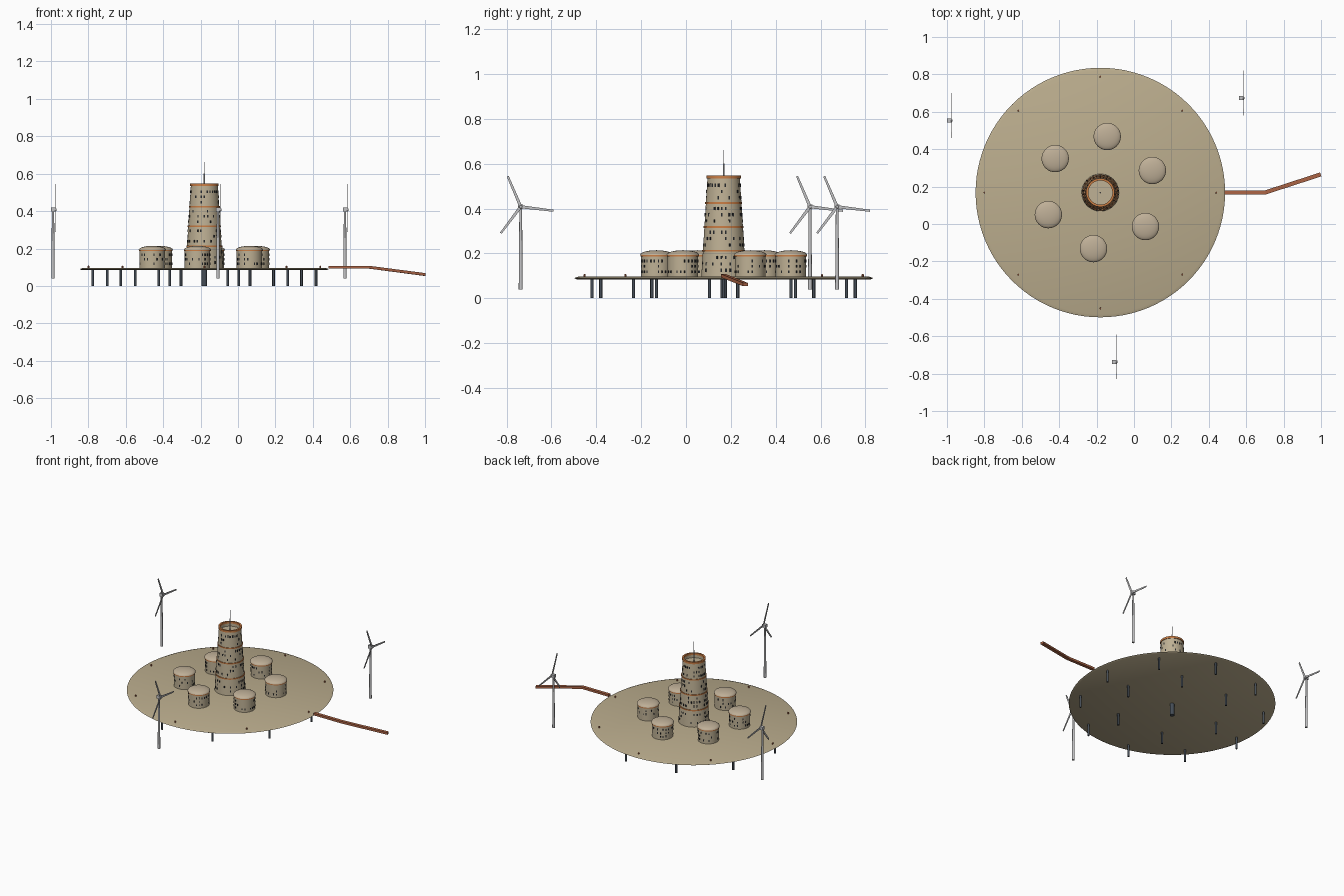
import bpy, bmesh, math, random
from mathutils import Vector, Matrix

if "Cube" in bpy.data.objects:
    bpy.data.objects.remove(bpy.data.objects["Cube"])

random.seed(4)
CX, CY = -0.18, 0.168
DECK = 0.096


def mat(name, c):
    m = bpy.data.materials.new(name)
    m.diffuse_color = (*c, 1)
    m.use_nodes = True
    m.node_tree.nodes["Principled BSDF"].inputs["Base Color"].default_value = m.diffuse_color
    return m


SAND = mat("sand deck", (0.50, 0.42, 0.27))
WALL = mat("sand wall", (0.52, 0.44, 0.30))
DOME = mat("pale dome", (0.52, 0.43, 0.31))
RUST = mat("orange trim", (0.60, 0.21, 0.06))
BROWN = mat("rust walkway", (0.42, 0.13, 0.06))
STEEL = mat("dark steel", (0.06, 0.075, 0.095))
GREY = mat("light grey", (0.55, 0.55, 0.56))
GLASS = mat("dark window", (0.02, 0.022, 0.025))


def finish(name, bm, m, smooth=True):
    bmesh.ops.recalc_face_normals(bm, faces=bm.faces)
    me = bpy.data.meshes.new(name)
    bm.to_mesh(me)
    bm.free()
    me.materials.append(m)
    ob = bpy.data.objects.new(name, me)
    bpy.context.collection.objects.link(ob)
    if smooth:
        bpy.ops.object.select_all(action='DESELECT')
        ob.select_set(True)
        bpy.context.view_layer.objects.active = ob
        bpy.ops.object.shade_smooth_by_angle(angle=math.radians(35))
    return ob


def lathe(name, profile, x, y, m, n=48, closed=False):
    """Revolve (radius, z) points around a vertical axis."""
    bm = bmesh.new()
    rings = []
    for r, z in profile:
        if r == 0:
            rings.append([bm.verts.new((x, y, z))] * n)
        else:
            rings.append([bm.verts.new((x + r * math.cos(2 * math.pi * i / n),
                                        y + r * math.sin(2 * math.pi * i / n), z)) for i in range(n)])
    pairs = list(zip(rings, rings[1:])) + ([(rings[-1], rings[0])] if closed else [])
    for a, b in pairs:
        for i in range(n):
            j = (i + 1) % n
            bm.faces.new(list(dict.fromkeys((a[i], a[j], b[j], b[i]))))
    return finish(name, bm, m)


def add_box(bm, size, matrix):
    bmesh.ops.create_cube(bm, size=1, matrix=matrix @ Matrix.Diagonal((*size, 1)))


def band(name, r, z, h, x, y, depth=0.012):
    lathe(name, [(r - depth, z), (r, z), (r, z + h), (r - depth, z + h)], x, y, RUST, closed=True)


def windows(name, x, y, radius_at, rows, cols, chance, size):
    """Thin dark plates scattered on a round wall."""
    bm = bmesh.new()
    for z in rows:
        for i in range(cols):
            if random.random() > chance:
                continue
            a = 2 * math.pi * (i + 0.5) / cols
            r = radius_at(z)
            add_box(bm, (0.004, *size),
                    Matrix.Translation((x + r * math.cos(a), y + r * math.sin(a), z)) @ Matrix.Rotation(a, 4, 'Z'))
    finish(name, bm, GLASS, False)


# Round deck with a bevelled rim
lathe("deck", [(0, 0.084), (0.655, 0.084), (0.667, 0.090), (0.65, DECK), (0, DECK)], CX, CY, SAND, 96)

# Support legs: outer ring, inner ring, centre column
legs = [(0.6, 6 + 36 * k) for k in range(10)] + [(0.37, 60 * k) for k in range(6)]
for r, deg in legs:
    a = math.radians(deg)
    lathe("support_leg", [(0, 0), (0.007, 0), (0.007, 0.086), (0, 0.086)],
          CX + r * math.cos(a), CY + r * math.sin(a), STEEL, 12)
lathe("centre_column", [(0, 0), (0.015, 0), (0.015, 0.086), (0, 0.086)], CX, CY, STEEL, 16)

# Small lamps around the deck edge
for k in range(8):
    a = math.pi / 4 * k
    lathe("edge_lamp", [(0.005, DECK - 0.002), (0.005, 0.106), (0, 0.109)],
          CX + 0.62 * math.cos(a), CY + 0.62 * math.sin(a), BROWN, 10)


# Central tower, recessed roof, bands and mast
def tower_r(z):
    return 0.1 - 0.028 * (z - DECK) / (0.54 - DECK)


lathe("tower", [(0.1, DECK - 0.003), (tower_r(0.54), 0.54), (0.065, 0.54), (0.065, 0.515), (0, 0.515)],
      CX, CY, WALL, 48)
for z in (0.208, 0.314, 0.42):
    band("tower_band", tower_r(z) + 0.003, z, 0.008, CX, CY)
band("tower_rim", 0.0765, 0.534, 0.014, CX, CY)
tower_rows = [b + d for b in (0.115, 0.228, 0.334, 0.438) for d in (0.01, 0.038, 0.066)]
windows("tower_windows", CX, CY, tower_r, tower_rows, 30, 0.36, (0.007, 0.014))
lathe("mast", [(0, 0.515), (0.004, 0.515), (0.0035, 0.60), (0.0018, 0.60), (0.0012, 0.662), (0, 0.662)],
      CX, CY, GREY, 12)

# Six domed houses around the tower
for k in range(6):
    a = math.radians(23 + 60 * k)
    x, y = CX + 0.302 * math.cos(a), CY + 0.302 * math.sin(a)
    lathe("house_wall", [(0.068, DECK - 0.003), (0.068, 0.192)], x, y, WALL, 40)
    band("house_band", 0.0715, 0.186, 0.007, x, y)
    cap = [(0.073 * math.cos(t * math.pi / 16), 0.193 + 0.021 * math.sin(t * math.pi / 16)) for t in range(8)]
    lathe("house_dome", [(0, 0.192)] + cap + [(0, 0.214)], x, y, DOME, 40)
    windows("house_windows", x, y, lambda z: 0.068, (0.118, 0.142, 0.166), 24, 0.42, (0.006, 0.012))

# Wind turbines, rotors facing +x
for x, y in ((-0.989, 0.553), (0.572, 0.674), (-0.107, -0.737)):
    lathe("turbine_pole", [(0, 0.04), (0.009, 0.04), (0.006, 0.405), (0, 0.405)], x, y, GREY, 16)
    bm = bmesh.new()
    add_box(bm, (0.026, 0.022, 0.022), Matrix.Translation((x + 0.002, y, 0.408)))
    finish("turbine_nacelle", bm, GREY, False)
    bm = bmesh.new()
    hub = Matrix.Translation((x + 0.012, y, 0.408))
    bmesh.ops.create_cone(bm, cap_ends=True, segments=16, radius1=0.011, radius2=0.006, depth=0.012,
                          matrix=hub @ Matrix.Rotation(math.pi / 2, 4, 'Y'))
    for deg in (113, -7, 233):
        rot = hub @ Matrix.Rotation(math.radians(deg), 4, 'X')
        pts = [(s * 0.0018, L, e * w) for L, w in ((0, 0.007), (0.148, 0.0045))
               for s, e in ((-1, -1), (1, -1), (1, 1), (-1, 1))]
        v = [bm.verts.new(rot @ Vector(p)) for p in pts]
        for i in range(4):
            j = (i + 1) % 4
            bm.faces.new((v[i], v[j], v[j + 4], v[i + 4]))
        bm.faces.new(v[:4])
        bm.faces.new(v[4:])
    finish("turbine_rotor", bm, GREY, False)

# Bent walkway leading away from the deck
bm = bmesh.new()
path = [((0.485, 0.168, 0.1), 0), ((0.70, 0.168, 0.1), 0.157), ((0.998, 0.265, 0.061), 0.314)]
rings = []
for p, a in path:
    side = Vector((-math.sin(a), math.cos(a), 0)) * 0.011
    up = Vector((0, 0, 0.0075))
    rings.append([bm.verts.new(Vector(p) + s * side + t * up) for s, t in ((-1, -1), (1, -1), (1, 1), (-1, 1))])
for a, b in zip(rings, rings[1:]):
    for i in range(4):
        j = (i + 1) % 4
        bm.faces.new((a[i], a[j], b[j], b[i]))
bm.faces.new(rings[0])
bm.faces.new(rings[-1])
finish("walkway", bm, BROWN, False)
